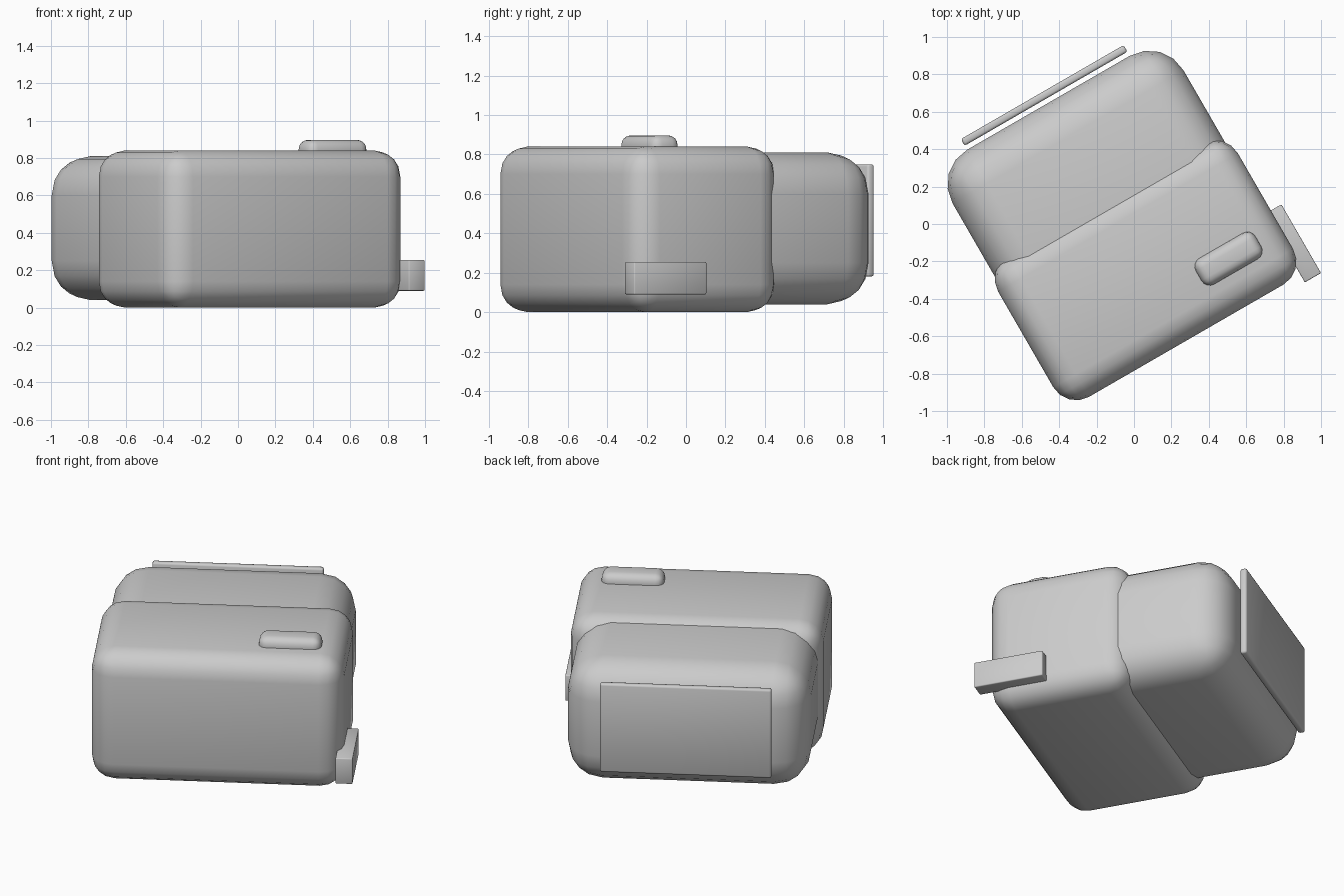
import bpy
import math
from mathutils import Vector, Matrix

cube = bpy.data.objects.get("Cube")
if cube:
    bpy.data.objects.remove(cube, do_unlink=True)

# Single body colour
GREY = (0.6, 0.6, 0.6, 1.0)
grey = bpy.data.materials.new("plain_grey")
grey.use_nodes = True
grey.diffuse_color = GREY
grey.node_tree.nodes["Principled BSDF"].inputs["Base Color"].default_value = GREY

TURN = Matrix.Rotation(math.radians(30), 4, "Z")  # whole model is turned


def rounded_box(name, low, high, radius, segments):
    """Bevelled box between two corners, given in the model's turned axes."""
    low, high = Vector(low), Vector(high)
    bpy.ops.mesh.primitive_cube_add(size=1)
    obj = bpy.context.object
    obj.name = name
    obj.data.transform(Matrix.Diagonal((*(high - low), 1)))
    obj.matrix_world = TURN @ Matrix.Translation((low + high) / 2)
    obj.data.materials.append(grey)
    bevel = obj.modifiers.new("rounding", "BEVEL")
    bevel.width = radius
    bevel.segments = segments
    bevel.limit_method = "NONE"
    bpy.ops.object.modifier_apply(modifier=bevel.name)
    bpy.ops.object.shade_smooth_by_angle(angle=math.radians(50))
    return obj


# Two overlapping body shells
rounded_box("front_body", (-0.81, -0.68, 0.0), (0.67, 0.19, 0.84), 0.14, 4)
rounded_box("back_body", (-0.785, -0.4, 0.04), (0.64, 0.79, 0.81), 0.21, 4)

# Thin screen panel standing just off the back
rounded_box("back_panel", (-0.575, 0.815, 0.18), (0.43, 0.856, 0.75), 0.012, 2)

# Push button on top
rounded_box("top_button", (0.161, -0.493, 0.76), (0.529, -0.333, 0.897), 0.05, 4)

# Small tab low on the left side
rounded_box("side_tab", (0.635, -0.727, 0.09), (0.735, -0.303, 0.255), 0.006, 2)
